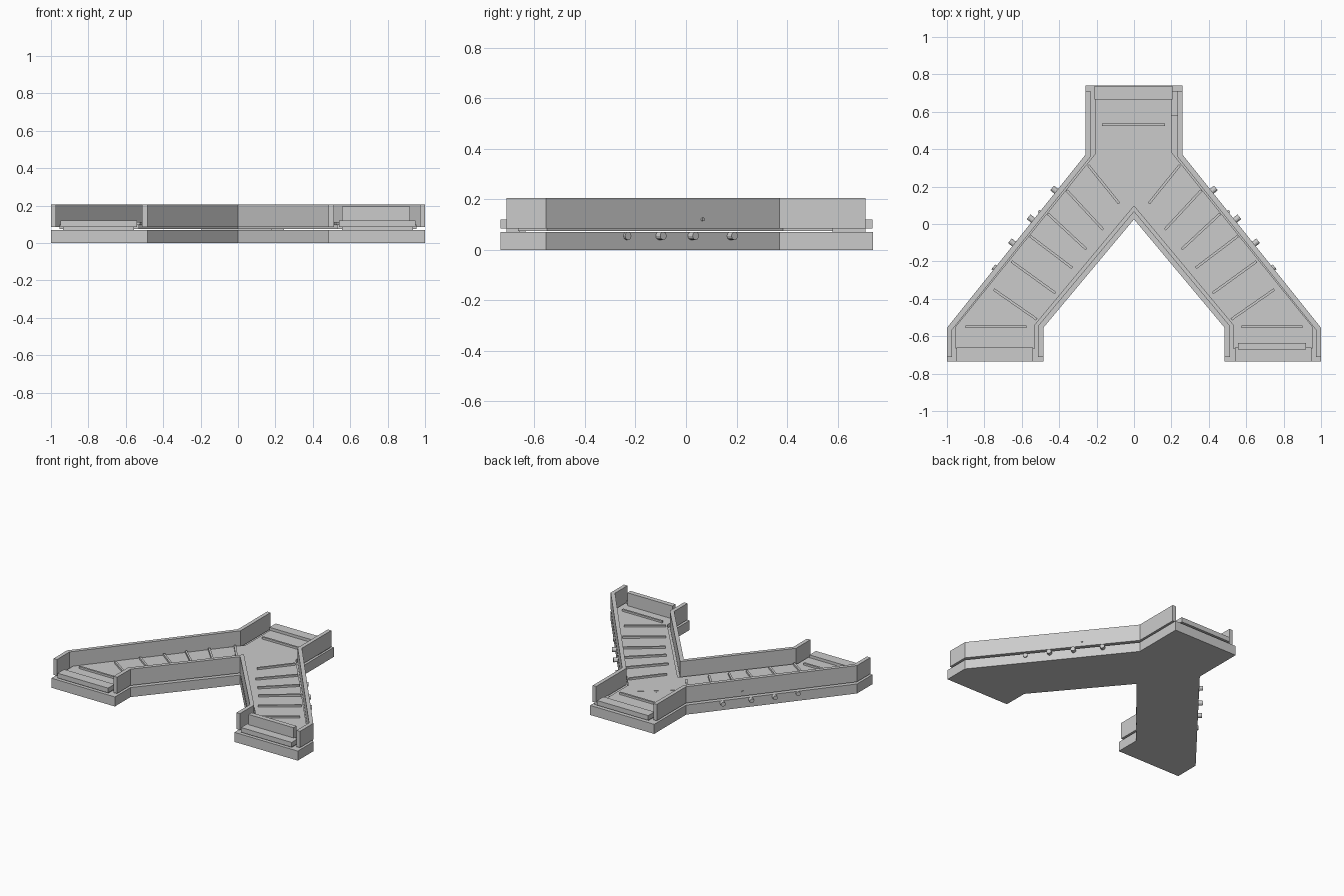
import bpy, bmesh, math
from mathutils import Vector, Matrix

if "Cube" in bpy.data.objects:
    bpy.data.objects.remove(bpy.data.objects["Cube"])

T = 0.028  # wall thickness
F = 0.1    # belt surface height
S = 0.114  # slat top


def prism(name, pts, z0, z1):
    bm = bmesh.new()
    low = [bm.verts.new((x, y, z0)) for x, y in pts]
    face = bm.faces.new(low)
    ext = bmesh.ops.extrude_face_region(bm, geom=[face])
    top = [v for v in ext["geom"] if isinstance(v, bmesh.types.BMVert)]
    bmesh.ops.translate(bm, vec=(0, 0, z1 - z0), verts=top)
    bmesh.ops.recalc_face_normals(bm, faces=bm.faces)
    me = bpy.data.meshes.new(name)
    bm.to_mesh(me)
    bm.free()
    ob = bpy.data.objects.new(name, me)
    bpy.context.collection.objects.link(ob)
    return ob


def box(name, x0, x1, y0, y1, z0, z1):
    return prism(name, [(x0, y0), (x1, y0), (x1, y1), (x0, y1)], z0, z1)


def offset(pts, t):
    # mitred copy of a polyline, t to its left
    P = [Vector(p) for p in pts]
    out = []
    for i, p in enumerate(P):
        a = (p - P[i - 1]).normalized() if i else (P[1] - p).normalized()
        b = (P[i + 1] - p).normalized() if i < len(P) - 1 else a
        na, nb = Vector((-a.y, a.x)), Vector((-b.y, b.x))
        m = (na + nb).normalized()
        out.append(tuple(p + m * (t / m.dot(na))))
    return out


def wall(name, pts, t):
    return prism(name, pts + offset(pts, t)[::-1], 0.085, 0.205)


def bar(name, a, b, w, z0, z1):
    return prism(name, offset([a, b], w / 2) + offset([a, b], -w / 2)[::-1], z0, z1)


def mir(pts, s):
    return [(s * x, y) for x, y in pts]


# forked base slab
right = [(0, 0.025), (0.485, -0.555), (0.485, -0.735), (1, -0.735),
         (1, -0.555), (0.26, 0.37), (0.26, 0.74)]
prism("base", right + mir(right[1:], -1)[::-1], 0, 0.07)

# inner V wall
inner = [(0.485, -0.71), (0.485, -0.555), (0, 0.025)]
wall("inner_wall", inner + mir(inner[:2], -1)[::-1], -T)

slats = [((0.245, 0.315), (0.08, 0.11)),
         ((0.36, 0.18), (0.165, -0.03)), ((0.46, 0.055), (0.255, -0.135)),
         ((0.555, -0.065), (0.33, -0.235)), ((0.655, -0.2), (0.42, -0.37)),
         ((0.75, -0.35), (0.52, -0.51)), ((0.90, -0.55), (0.575, -0.55))]
n = Vector((0.78, 0.625, 0)).normalized()  # outward normal of the long side


def peg(name, s, y, z, r, out):
    # round peg sticking out of the long side
    p = Vector((0.26 + (0.37 - y) * 0.8, y, z)) + n * (out / 2 - 0.005)
    d = Vector((s * n.x, n.y, 0))
    bm = bmesh.new()
    m = Matrix.Translation((s * p.x, p.y, z)) @ d.to_track_quat('Z', 'Y').to_matrix().to_4x4()
    bmesh.ops.create_cone(bm, cap_ends=True, segments=12, radius1=r, radius2=r,
                          depth=out + 0.01, matrix=m)
    me = bpy.data.meshes.new(name)
    bm.to_mesh(me)
    bm.free()
    bpy.context.collection.objects.link(bpy.data.objects.new(name, me))


for s, side in ((1, "right"), (-1, "left")):
    # outer side wall
    wall(f"outer_wall_{side}", mir([(1, -0.71), (1, -0.555), (0.26, 0.37), (0.26, 0.71)], s), s * T)
    # belt of the leg, running from the step into the junction
    prism(f"belt_{side}", mir([(0.135, 0.465), (-0.13, 0.25), (0.03, 0.06), (0.53, -0.54),
                               (0.53, -0.665), (0.955, -0.665), (0.955, -0.55)], s), 0.075, F + s * 0.0005)
    # floor slats
    for i, ab in enumerate(slats):
        bar(f"slat_{side}_{i}", *mir(ab, s), 0.014, 0.08, S)
    # side pegs
    for i, (y, out) in enumerate(((0.175, 0.028), (0.02, 0.03), (-0.107, 0.028), (-0.235, 0.01))):
        peg(f"peg_{side}_{i}", s, y, 0.055, 0.016, out)
    peg(f"wall_pin_{side}", s, 0.065, 0.12, 0.007, 0.008)
    # threshold step of the leg
    a, b = sorted((s * 0.54, s * 0.95))
    box(f"step_top_{side}", a, b, -0.735, -0.66, 0.085, 0.12)
    box(f"step_foot_{side}", a + 0.015, b - 0.015, -0.71, -0.66, 0.069, 0.09)

# back arm: belt, step, slat and small side block
box("belt_back", -0.205, 0.2, 0.33, 0.67, 0.075, F - 0.001)
box("step_top_back", -0.21, 0.205, 0.665, 0.738, 0.085, 0.12)
box("step_foot_back", -0.195, 0.19, 0.665, 0.71, 0.069, 0.09)
bar("slat_back", (-0.17, 0.53), (0.165, 0.53), 0.014, 0.08, S)
box("side_block", 0.18, 0.245, 0.58, 0.71, 0.069, 0.09)

# upright barrier behind the right step
box("barrier", 0.555, 0.92, -0.67, -0.635, 0.069, 0.195)
